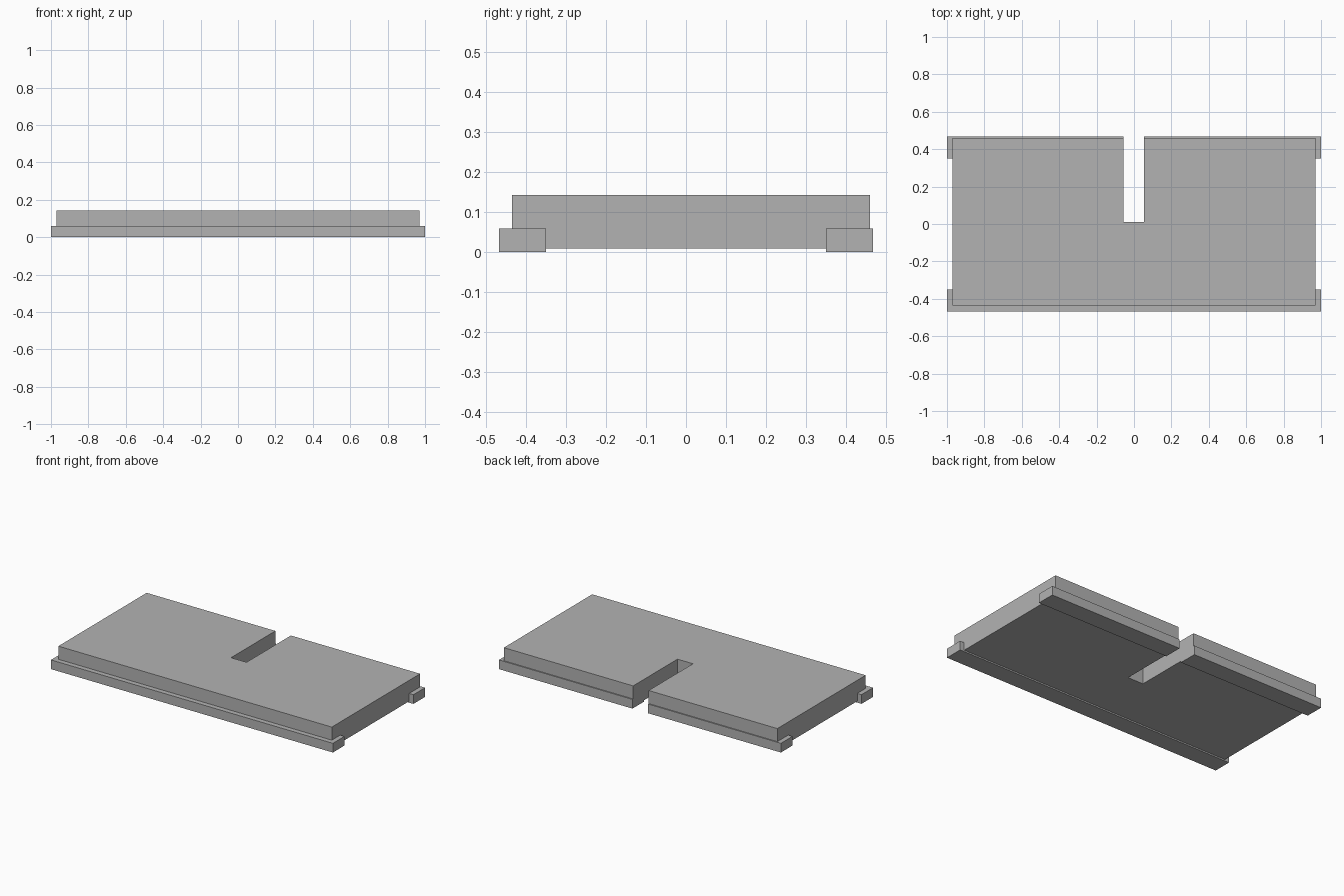
import bpy
import bmesh

cube = bpy.data.objects.get("Cube")
if cube:
    bpy.data.objects.remove(cube, do_unlink=True)

GREY = (0.45, 0.45, 0.45, 1)
grey = bpy.data.materials.new("plain grey")
grey.use_nodes = True
grey.diffuse_color = GREY
grey.node_tree.nodes["Principled BSDF"].inputs["Base Color"].default_value = GREY

SLOT_LEFT, SLOT_RIGHT = -0.057, 0.053
SLOT_LEAN = 0.011


def prism(name, outline, z0, z1):
    """Extrude a counter-clockwise xy outline from z0 to z1."""
    bm = bmesh.new()
    base = bm.faces.new([bm.verts.new((x, y, z0)) for x, y in outline])
    top = bmesh.ops.extrude_face_region(bm, geom=[base], use_keep_orig=True)["geom"]
    for v in top:
        if isinstance(v, bmesh.types.BMVert):
            v.co.z = z1
    # The blind end of the slot leans forward towards the top
    for v in bm.verts:
        if v.co.y == 0:
            v.co.y = -SLOT_LEAN if v.co.z == z1 else SLOT_LEAN
    bmesh.ops.recalc_face_normals(bm, faces=bm.faces)
    mesh = bpy.data.meshes.new(name)
    bm.to_mesh(mesh)
    bm.free()
    mesh.materials.append(grey)
    obj = bpy.data.objects.new(name, mesh)
    bpy.context.collection.objects.link(obj)
    return obj


def bar(name, x0, x1, y0, y1):
    return prism(name, [(x0, y0), (x1, y0), (x1, y1), (x0, y1)], 0, 0.059)


# Slab with a slot open to the back
W, FRONT, BACK = 0.97, -0.435, 0.46
prism("slab", [(-W, FRONT), (W, FRONT), (W, BACK), (SLOT_RIGHT, BACK),
               (SLOT_RIGHT, 0), (SLOT_LEFT, 0), (SLOT_LEFT, BACK), (-W, BACK)],
      0.009, 0.143)

# Rails under the front and back edges, the back one split by the slot
bar("front_rail", -1, 1, -0.467, -0.35)
bar("back_rail_right", -1, SLOT_LEFT, 0.349, 0.467)
bar("back_rail_left", SLOT_RIGHT, 1, 0.349, 0.467)
